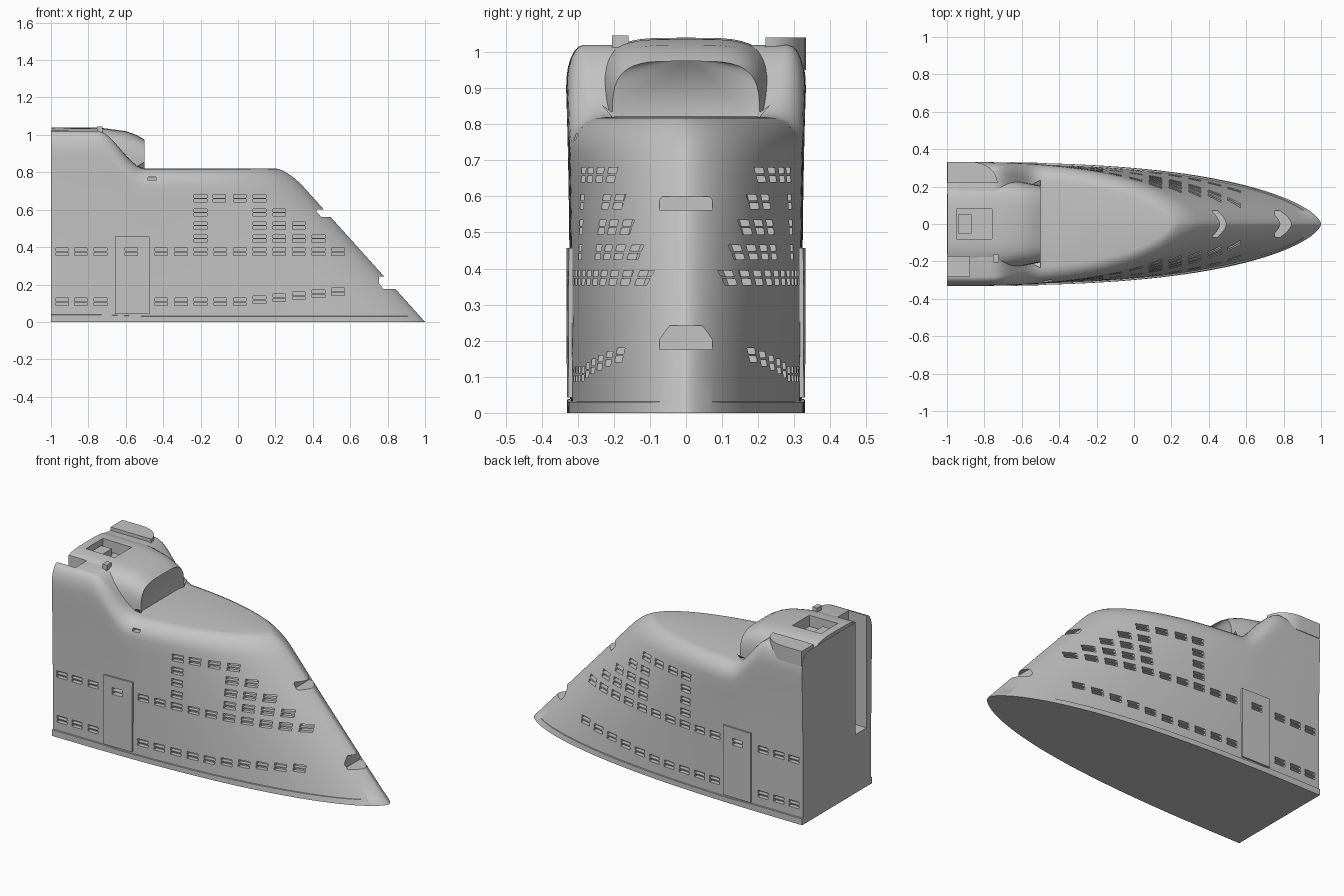
import bpy, bmesh, math

if "Cube" in bpy.data.objects:
    bpy.data.objects.remove(bpy.data.objects["Cube"], do_unlink=True)

GREY = (0.55, 0.55, 0.55, 1)
grey = bpy.data.materials.new("hull_grey")
grey.use_nodes = True
grey.diffuse_color = GREY
grey.node_tree.nodes["Principled BSDF"].inputs["Base Color"].default_value = GREY

DECK = 0.82


def make(name, verts, faces):
    mesh = bpy.data.meshes.new(name)
    bm = bmesh.new()
    vs = [bm.verts.new(v) for v in verts]
    for f in faces:
        bm.faces.new([vs[i] for i in f])
    bmesh.ops.recalc_face_normals(bm, faces=bm.faces)
    bm.to_mesh(mesh)
    bm.free()
    obj = bpy.data.objects.new(name, mesh)
    bpy.context.collection.objects.link(obj)
    mesh.materials.append(grey)
    return obj


def activate(obj):
    bpy.ops.object.select_all(action='DESELECT')
    obj.select_set(True)
    bpy.context.view_layer.objects.active = obj


def smooth(obj, degrees=32):
    activate(obj)
    bpy.ops.object.shade_smooth_by_angle(angle=math.radians(degrees))


def cut(obj, cutter):
    activate(obj)
    mod = obj.modifiers.new("cut", 'BOOLEAN')
    mod.operation = 'DIFFERENCE'
    mod.solver = 'EXACT'
    mod.object = cutter
    bpy.ops.object.modifier_apply(modifier=mod.name)


# Shape rules: raked bow, tapering waterline, ramp up to the rear tower
def ramp(x):
    t = min(1, max(0, (-0.5 - x) / 0.25))
    return t * t * (3 - 2 * t)


def top_z(x):
    return DECK + 0.2 * ramp(x)


def length(zn):
    return 2 - 0.9 * zn


def half_width(s, zn):
    return (0.322 + 0.015 * (zn / DECK) ** 3) * max(0, 1 - s ** 2.75) ** 0.62


def side_y(x, z):
    zn = z * DECK / top_z(x)
    return half_width(min(1, (x + 1) / length(zn)), zn)


# Hull: stacked waterline rings with a rounded deck edge
N = 60
rows = [(0, 0, 0.008), (0.03, 0, 0.008), (0.031, 0, 0)]
rows += [(0.031 + 0.689 * i / 10, 0, 0) for i in range(1, 11)]
rows += [(0.72, a * math.pi / 12, 0) for a in range(1, 7)]
verts, faces = [], []
for zn, a, lip in rows:
    bend = 1 - math.cos(a)
    for i in range(2 * N + 1):
        t = (i - N) / N
        s = math.cos(t * math.pi / 2) if abs(t) < 1 else 0
        level = zn + 0.1 * math.sin(a)
        x = -1 + s * (length(level) - 0.06 * bend)
        k = 0.28 - 0.12 * ramp(x)
        y = (half_width(s, level) + lip * (1 - s ** 8)) * (1 - k * bend)
        verts.append((x, y * (1 if t > 0 else -1), level * top_z(x) / DECK))
R = 2 * N + 1
for j in range(len(rows) - 1):
    for i in range(2 * N):
        a = j * R + i
        faces.append((a, a + 1, a + 1 + R, a + R))
for base in (0, (len(rows) - 1) * R):
    for i in range(N):
        f = [base + i, base + i + 1, base + 2 * N - i - 1, base + 2 * N - i]
        faces.append(f[:2] + f[3:] if i == N - 1 else f)
faces.append([j * R for j in range(len(rows))] +
             [j * R + 2 * N for j in reversed(range(len(rows)))])
hull = make("hull", verts, faces)

# Bridge tower: lofted arches with an inset windshield fan
stations = [(-0.5, 0.205, 0.975), (-0.54, 0.213, 0.998), (-0.6, 0.225, 1.02),
            (-0.72, 0.25, 1.036), (-0.998, 0.25, 1.04)]
M = 25
verts, faces = [], []
for x, w, top in stations:
    for i in range(M):
        a = math.pi * i / (M - 1)
        c, d = math.cos(a), max(0, math.sin(a))
        verts.append((x, w * math.copysign(abs(c) ** 0.5, c),
                      0.79 + (top - 0.79) * (d ** 0.5 if d > 1e-6 else 0)))
for j in range(len(stations) - 1):
    for i in range(M):
        a, b = j * M + i, j * M + (i + 1) % M
        faces.append((a, b, b + M, a + M))
faces.append(list(range((len(stations) - 1) * M, len(stations) * M)))
verts.append((-0.56, 0, 0.985))
faces += [(i, (i + 1) % M, len(verts) - 1) for i in range(M)]
tower = make("bridge_tower", verts, faces)

BOX = [(0, 1, 2, 3), (4, 5, 6, 7), (0, 1, 5, 4), (1, 2, 6, 5), (2, 3, 7, 6), (3, 0, 4, 7)]


def box(x0, x1, y0, y1, z0, z1):
    return [(x, y, z) for z in (z0, z1)
            for x, y in ((x0, y0), (x1, y0), (x1, y1), (x0, y1))]


def side_panel(x, z, w, h, inner, outer, side):
    corners = [(x - w / 2, z - h / 2), (x + w / 2, z - h / 2),
               (x + w / 2, z + h / 2), (x - w / 2, z + h / 2)]
    return [(px, side * (side_y(px, pz) + off), pz)
            for off in (inner, outer) for px, pz in corners]


def solids(name, blocks):
    return make(name, [v for b in blocks for v in b],
                [[i + 8 * n for i in f] for n in range(len(blocks)) for f in BOX])


# Window positions, each a pair of horizontal slots
aft = [-0.94, -0.84, -0.735]
fore = [-0.41 + 0.105 * i for i in range(10)]
windows = [(x, 0.375) for x in aft + [-0.57] + fore]
windows += [(x, 0.107 + 0.1 * max(0, x)) for x in aft + fore]
windows += [(x, 0.66) for x in (-0.2, -0.1, 0.01, 0.115)]
windows += [(-0.2, z) for z in (0.445, 0.515, 0.585)]
for z, count in ((0.445, 4), (0.515, 3), (0.585, 2)):
    windows += [(0.115 + 0.105 * i, z) for i in range(count)]
slots = [side_panel(x, z + dz, 0.068, 0.017, -0.025, 0.035, side)
         for x, z in windows for dz in (-0.0115, 0.0115) for side in (-1, 1)]
slots.append(side_panel(-0.46, 0.765, 0.045, 0.018, -0.04, 0.04, -1))
window_cutter = solids("window_cutter", slots)

# Recesses: bow lamps, rear channel and roof hatch
recess_cutter = solids("recess_cutter", [
    box(0.42, 0.6, -0.073, 0.073, 0.562, 0.6),
    box(0.755, 0.95, -0.073, 0.073, 0.175, 0.242),
    box(-1.1, -0.88, -0.28, -0.175, 0.35, 1.2),
    box(-0.95, -0.76, -0.08, 0.08, 0.97, 1.2)])

# Side doors
for side, label in ((-1, "right_door"), (1, "left_door")):
    door = solids(label, [side_panel(-0.565, 0.25, 0.185, 0.415, -0.02, 0.01, side)])
    cut(door, window_cutter)

for part, cutters in ((hull, (window_cutter, recess_cutter)), (tower, (recess_cutter,))):
    for cutter in cutters:
        cut(part, cutter)
    smooth(part)
for cutter in (window_cutter, recess_cutter):
    bpy.data.objects.remove(cutter, do_unlink=True)

# Roof details
solids("hatch_step", [box(-0.94, -0.87, -0.05, 0.05, 0.96, 1.01)])
solids("roof_box", [box(-0.755, -0.725, -0.205, -0.16, 1.0, 1.046)])

# Raised roof corner with a curved front edge
arc = [(-0.87 + 0.14 * math.cos(a * math.pi / 16), 0.22 + 0.112 * math.sin(a * math.pi / 16))
       for a in range(9)]
outline = [(-0.998, 0.22)] + arc + [(-0.998, 0.332)]
n = len(outline)
roof_corner = make("roof_corner", [(x, y, z) for z in (0.95, 1.04) for x, y in outline],
                   [list(range(n)), list(range(n, 2 * n))] +
                   [(i, (i + 1) % n, (i + 1) % n + n, i + n) for i in range(n)])
smooth(roof_corner)

# Small fins beside the windshield
for side, label in ((-1, "right_fin"), (1, "left_fin")):
    make(label, [(-0.5, side * 0.2, 0.815), (-0.5, side * 0.235, 0.855),
                 (-0.57, side * 0.2, 0.815), (-0.5, side * 0.2, 0.83)],
         [(0, 1, 2), (0, 1, 3), (1, 2, 3), (0, 2, 3)])
